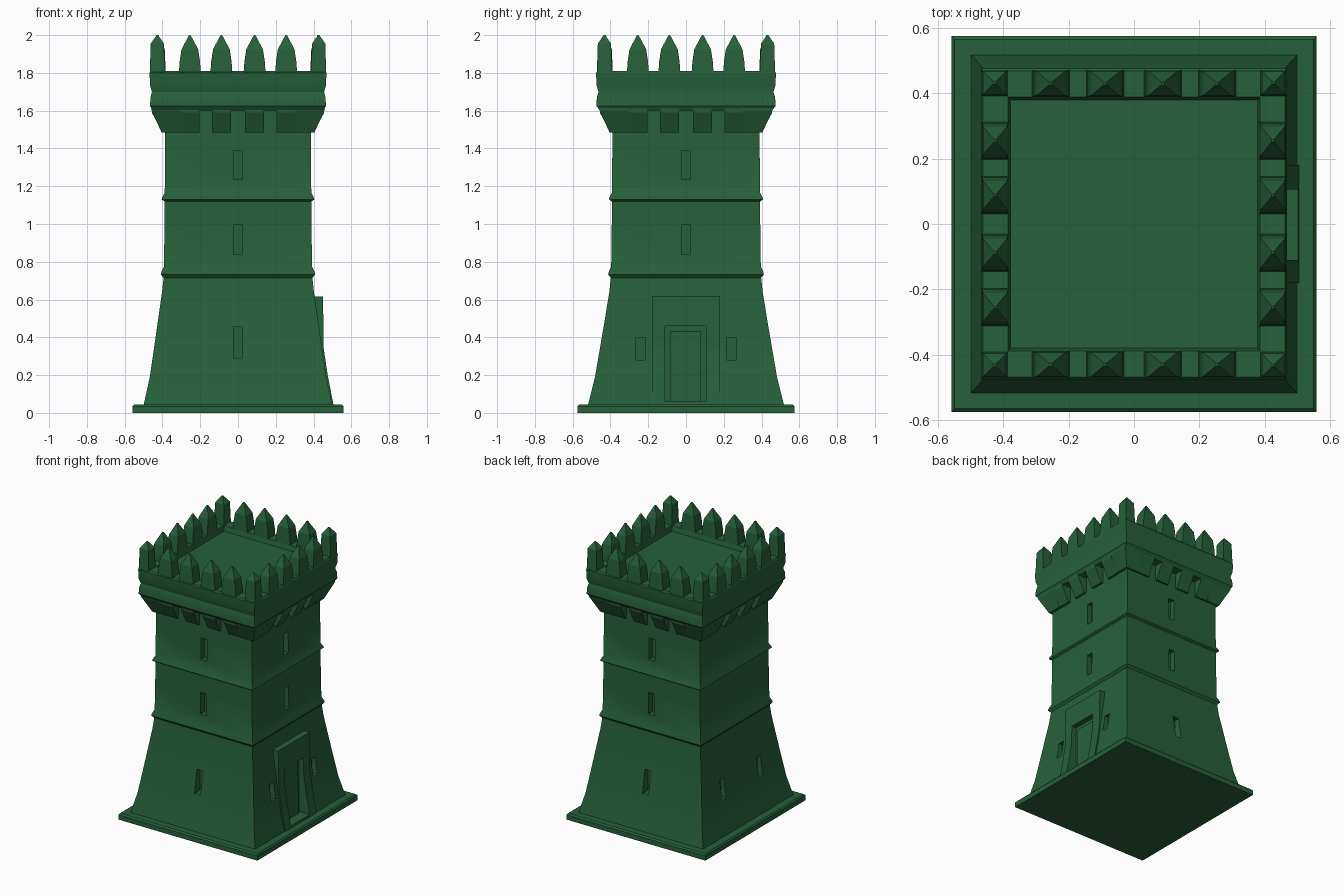
import bpy, bmesh, math
from mathutils import Matrix, Vector

if "Cube" in bpy.data.objects:
    bpy.data.objects.remove(bpy.data.objects["Cube"])

green = bpy.data.materials.new("dark green")
green.diffuse_color = (0.020, 0.117, 0.044, 1)
green.use_nodes = True
green.node_tree.nodes["Principled BSDF"].inputs["Base Color"].default_value = green.diffuse_color


def finish(name, bm):
    bmesh.ops.recalc_face_normals(bm, faces=bm.faces)
    me = bpy.data.meshes.new(name)
    bm.to_mesh(me)
    bm.free()
    me.materials.append(green)
    ob = bpy.data.objects.new(name, me)
    bpy.context.collection.objects.link(ob)
    return ob


def add_loft(bm, rings, centre=(0, 0)):
    """Closed stack of rectangles, each ring = (half_x, half_y, z)."""
    loops = []
    for hx, hy, z in rings:
        loops.append([bm.verts.new((centre[0] + sx * hx, centre[1] + sy * hy, z))
                      for sx, sy in ((-1, -1), (1, -1), (1, 1), (-1, 1))])
    for a, b in zip(loops, loops[1:]):
        for i in range(4):
            j = (i + 1) % 4
            bm.faces.new((a[i], a[j], b[j], b[i]))
    bm.faces.new(loops[0][::-1])
    bm.faces.new(loops[-1])


def add_prism(bm, profile, y0, y1, turn=0):
    """Extrude an x-z profile from y0 to y1, turned about z."""
    rot = Matrix.Rotation(turn, 3, 'Z')
    ends = [[bm.verts.new(rot @ Vector((x, y, z))) for x, z in profile] for y in (y0, y1)]
    n = len(profile)
    bm.faces.new(ends[0])
    bm.faces.new(ends[1][::-1])
    for i in range(n):
        j = (i + 1) % n
        bm.faces.new((ends[0][i], ends[1][i], ends[1][j], ends[0][j]))


def smooth(ob):
    bpy.ops.object.select_all(action='DESELECT')
    ob.select_set(True)
    bpy.context.view_layer.objects.active = ob
    bpy.ops.object.shade_smooth_by_angle(angle=math.radians(30))


def cut(ob, cutter):
    bpy.context.view_layer.objects.active = ob
    mod = ob.modifiers.new("cut", 'BOOLEAN')
    mod.operation = 'DIFFERENCE'
    mod.solver = 'EXACT'
    mod.object = cutter
    bpy.ops.object.modifier_apply(modifier=mod.name)


# Base plate
bm = bmesh.new()
add_loft(bm, [(0.558, 0.575, 0), (0.558, 0.575, 0.035), (0.55, 0.565, 0.045)])
finish("base_plate", bm)

# Flared shaft with two string courses
bm = bmesh.new()
shaft = [(0.50, 0.04), (0.467, 0.19), (0.445, 0.34), (0.425, 0.48), (0.402, 0.64),
         (0.394, 0.715), (0.408, 0.732), (0.406, 0.745), (0.392, 0.775), (0.389, 1.0),
         (0.389, 1.12), (0.404, 1.13), (0.402, 1.14), (0.388, 1.165), (0.386, 1.4),
         (0.386, 1.63)]
add_loft(bm, [(h, h + 0.004 + 0.016 * max(0, 0.6 - z) / 0.6, z) for h, z in shaft])
body = finish("tower_shaft", bm)

# Door surround on the right side
bm = bmesh.new()
add_prism(bm, [(0.36, 0.04), (0.506, 0.04), (0.475, 0.2), (0.454, 0.34), (0.45, 0.615), (0.36, 0.615)],
          -0.18, 0.18)
surround = finish("door_surround", bm)

# Cutter for arrow slits and doorway
bm = bmesh.new()
RIGHT, BACK, LEFT, FRONT = 0, math.pi / 2, math.pi, -math.pi / 2


def slit(turn, across, z0, z1, depth):
    add_prism(bm, [(depth, z0), (0.7, z0), (0.7, z1), (depth, z1)], across - 0.024, across + 0.024, turn)


for turn in (RIGHT, BACK, FRONT):
    slit(turn, 0, 1.235, 1.39, 0.35)
    slit(turn, 0, 0.84, 0.995, 0.35)
for turn in (BACK, FRONT):
    slit(turn, 0, 0.29, 0.455, 0.40)
for across in (-0.24, 0.24):
    slit(RIGHT, across, 0.28, 0.40, 0.41)
for across in (-0.21, 0.21):
    slit(LEFT, across, 0.28, 0.42, 0.41)
add_prism(bm, [(0.415, 0.06), (0.7, 0.06), (0.7, 0.46), (0.415, 0.46)], -0.11, 0.105)
cutter = finish("opening_cutter", bm)
cutter.hide_render = True
cut(body, cutter)
cut(surround, cutter)
bpy.data.objects.remove(cutter)
smooth(body)

# Door leaf, slightly narrower than the doorway
bm = bmesh.new()
add_prism(bm, [(0.405, 0.06), (0.43, 0.06), (0.425, 0.43), (0.405, 0.43)], -0.085, 0.08)
finish("door_leaf", bm)

# Parapet with a shallow sunken roof
bm = bmesh.new()
add_loft(bm, [(0.38, 0.38, 1.60), (0.45, 0.455, 1.60), (0.466, 0.474, 1.625), (0.463, 0.472, 1.67),
              (0.456, 0.463, 1.70), (0.466, 0.474, 1.735), (0.468, 0.476, 1.80),
              (0.462, 0.468, 1.81), (0.385, 0.388, 1.81), (0.378, 0.38, 1.775)])
smooth(finish("parapet", bm))

# Corbels: wedges under the parapet, larger blocks at the corners
spots = [-0.255, -0.088, 0.088, 0.255]
bm = bmesh.new()
for k in range(4):
    for s in spots:
        add_prism(bm, [(0.37, 1.485), (0.402, 1.485), (0.425, 1.53), (0.456, 1.59), (0.458, 1.62), (0.37, 1.62)],
                  s - 0.05, s + 0.05, k * math.pi / 2)
for sx in (-1, 1):
    for sy in (-1, 1):
        for ins, outs in ((0.30, ((0.405, 1.485), (0.43, 1.54), (0.458, 1.60), (0.46, 1.62))),):
            lower = [bm.verts.new((sx * a, sy * b, outs[0][1])) for a, b in
                     ((ins, ins), (outs[0][0], ins), (outs[0][0],) * 2, (ins, outs[0][0]))]
            bm.faces.new(lower)
            for o, z in outs[1:]:
                upper = [bm.verts.new((sx * a, sy * b, z)) for a, b in
                         ((ins, ins), (o, ins), (o, o), (ins, o))]
                for i in range(4):
                    j = (i + 1) % 4
                    bm.faces.new((lower[i], lower[j], upper[j], upper[i]))
                lower = upper
            bm.faces.new(lower)
finish("corbels", bm)

# Pointed merlons: six along every side, sharing the corners
bm = bmesh.new()
for k in range(4):
    along_x = k % 2 == 0
    sign = 1 if k < 2 else -1
    for s in spots:
        rings = [(0.058, 0.042, 1.80), (0.054, 0.040, 1.86), (0.044, 0.037, 1.925), (0.004, 0.004, 2.0)]
        if along_x:
            add_loft(bm, rings, (s, sign * 0.43))
        else:
            add_loft(bm, [(b, a, z) for a, b, z in rings], (sign * 0.425, s))
for sx in (-1, 1):
    for sy in (-1, 1):
        add_loft(bm, [(0.04, 0.04, 1.80), (0.035, 0.035, 1.955), (0.004, 0.004, 2.0)],
                 (sx * 0.427, sy * 0.432))
finish("merlons", bm)
